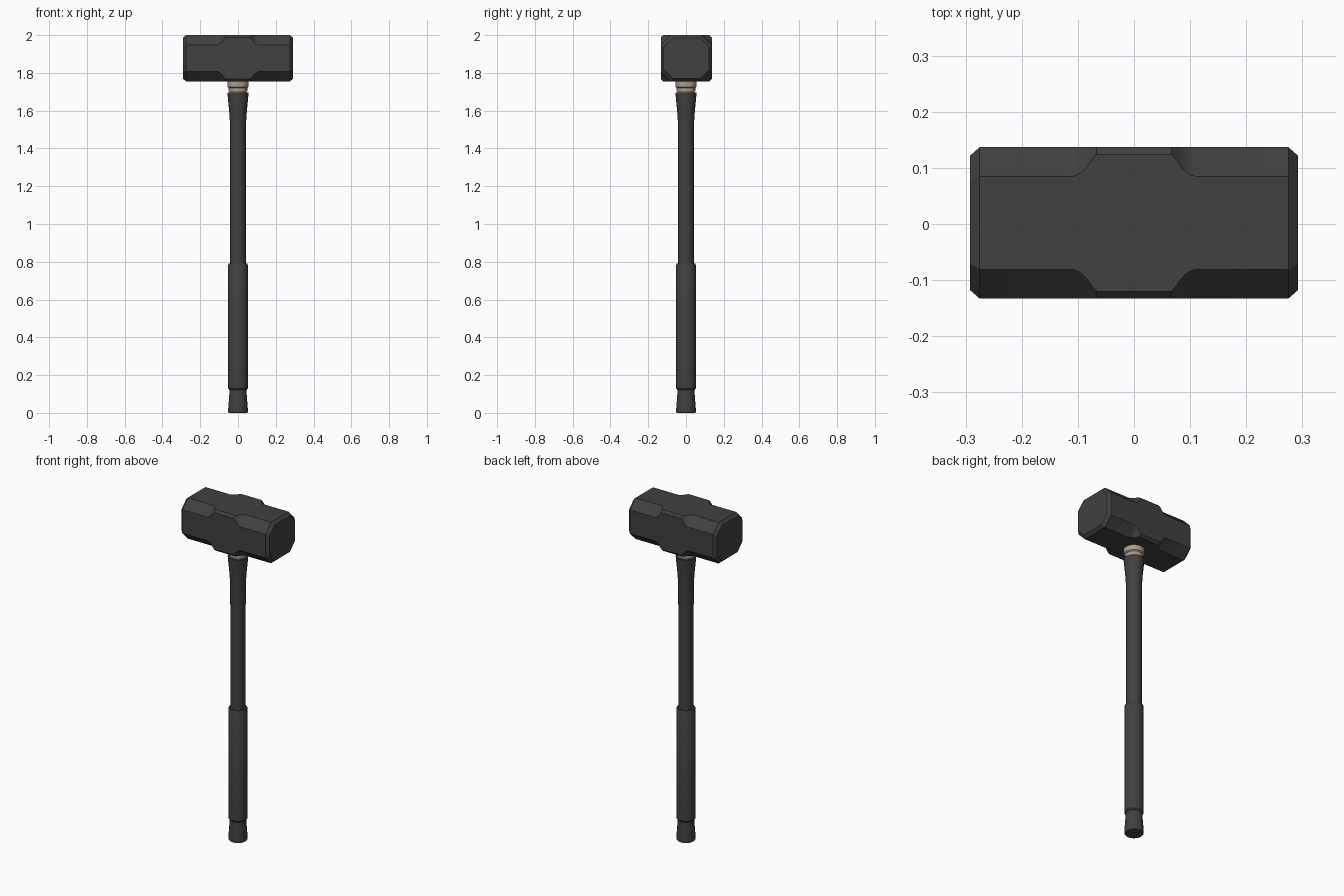
import bpy, bmesh, math

if "Cube" in bpy.data.objects:
    bpy.data.objects.remove(bpy.data.objects["Cube"])


def material(name, color):
    m = bpy.data.materials.new(name)
    m.diffuse_color = (*color, 1)
    m.use_nodes = True
    m.node_tree.nodes["Principled BSDF"].inputs["Base Color"].default_value = m.diffuse_color
    return m


DARK = material("dark_grey", (0.052, 0.052, 0.052))
TAN = material("tan_wood", (0.42, 0.34, 0.26))


def loft(name, rings, mat, angle):
    """Skin a list of equal-length point rings and cap both ends."""
    bm = bmesh.new()
    loops = [[bm.verts.new(p) for p in ring] for ring in rings]
    n = len(loops[0])
    for a, b in zip(loops, loops[1:]):
        for i in range(n):
            j = (i + 1) % n
            bm.faces.new((a[i], a[j], b[j], b[i]))
    bm.faces.new(loops[0])
    bm.faces.new(loops[-1])
    bmesh.ops.recalc_face_normals(bm, faces=bm.faces)
    me = bpy.data.meshes.new(name)
    bm.to_mesh(me)
    bm.free()
    me.materials.append(mat)
    ob = bpy.data.objects.new(name, me)
    bpy.context.collection.objects.link(ob)
    bpy.ops.object.select_all(action='DESELECT')
    ob.select_set(True)
    bpy.context.view_layer.objects.active = ob
    bpy.ops.object.shade_smooth_by_angle(angle=math.radians(angle))
    return ob


def lathe(name, profile, mat, n=32):
    rings = [[(r * math.cos(2 * math.pi * i / n), r * math.sin(2 * math.pi * i / n), z)
              for i in range(n)] for r, z in profile]
    return loft(name, rings, mat, 30)


def octagon(x, hy, hz, c, cy=0.002, cz=1.8775):
    pts = [(hy, hz - c), (hy - c, hz), (c - hy, hz), (-hy, hz - c),
           (-hy, c - hz), (c - hy, -hz), (hy - c, -hz), (hy, c - hz)]
    return [(x, cy + y, cz + z) for y, z in pts]


# Head: chamfered bar whose chamfers shrink around the middle
HY, HZ = 0.135, 0.1225
half = [(0.292, HY - 0.015, HZ - 0.015, 0.047), (0.275, HY, HZ, 0.052),
        (0.108, HY, HZ, 0.052), (0.096, HY, HZ, 0.047),
        (0.086, HY, HZ, 0.038), (0.076, HY, HZ, 0.024), (0.067, HY, HZ, 0.013)]
sections = [(-x, hy, hz, c) for x, hy, hz, c in half] + half[::-1]
loft("head", [octagon(*s) for s in sections], DARK, 25)

# Wooden collar between shaft and head
lathe("collar", [(0.046, 1.68), (0.046, 1.70), (0.049, 1.705), (0.049, 1.72),
                 (0.056, 1.726), (0.057, 1.765)], TAN)

# Shaft, flaring at the top
lathe("shaft", [(0.042, 0.77), (0.042, 1.40), (0.043, 1.54), (0.047, 1.60),
                (0.053, 1.66), (0.056, 1.695)], DARK)

# Grip sleeve
lathe("grip", [(0.046, 0.122), (0.052, 0.13), (0.052, 0.783), (0.049, 0.79),
               (0.041, 0.79)], DARK)

# Flared end knob
lathe("end_knob", [(0.049, 0.0), (0.052, 0.005), (0.052, 0.02), (0.049, 0.06),
                   (0.046, 0.10), (0.045, 0.13)], DARK)
